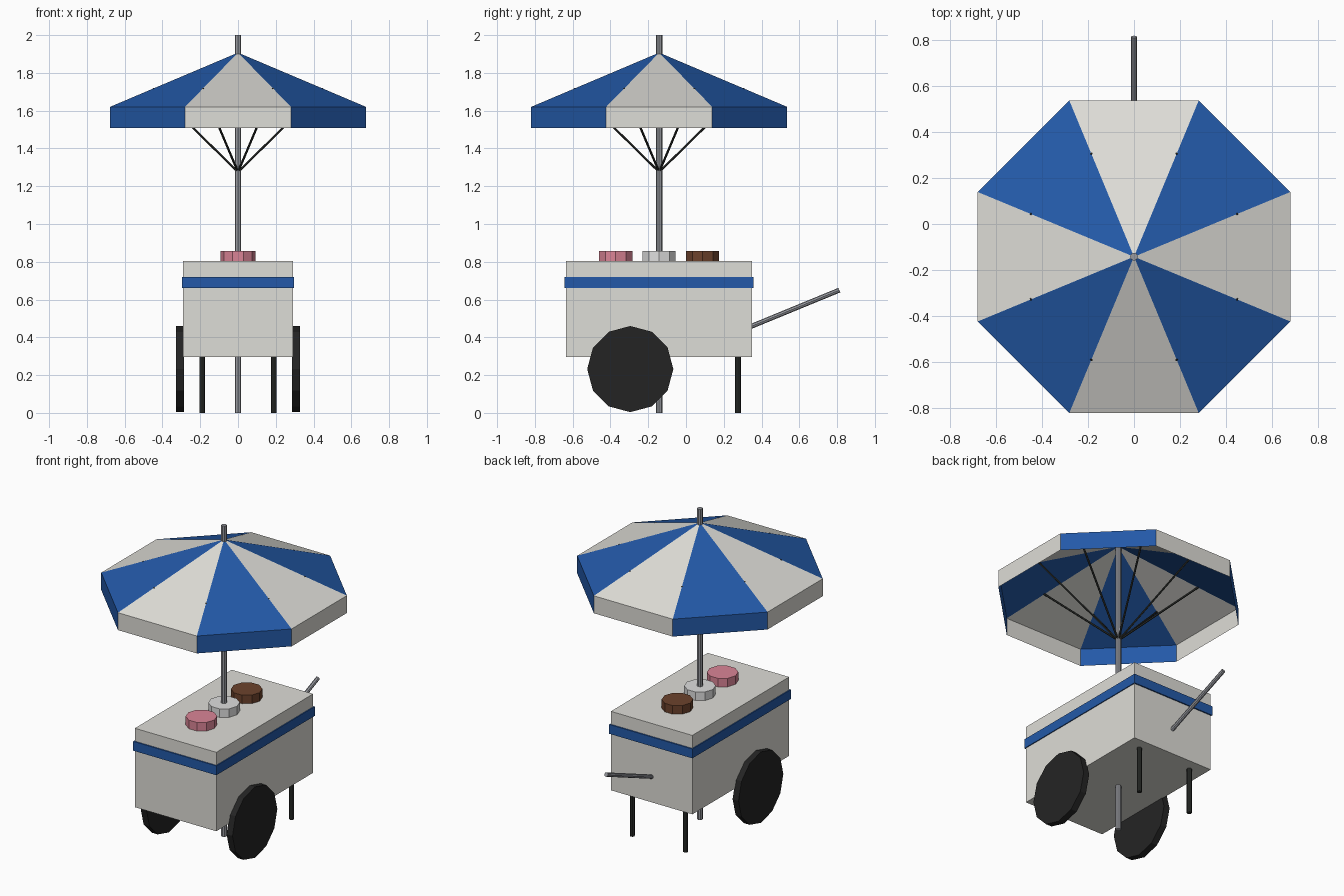
import bpy, bmesh, math
from mathutils import Vector

if "Cube" in bpy.data.objects:
    bpy.data.objects.remove(bpy.data.objects["Cube"])

CY = -0.142  # y of the cart and pole centre


def material(name, rgb):
    lin = [(c / 255 / 12.92) if c < 11 else ((c / 255 + 0.055) / 1.055) ** 2.4 for c in rgb]
    m = bpy.data.materials.new(name)
    m.diffuse_color = (*lin, 1)
    m.use_nodes = True
    m.node_tree.nodes["Principled BSDF"].inputs["Base Color"].default_value = m.diffuse_color
    return m


WHITE = material("warm white", (222, 221, 215))
BLUE = material("blue", (35, 89, 168))
STEEL = material("steel grey", (152, 154, 160))
TYRE = material("tyre black", (36, 36, 36))
DARK = material("dark metal", (46, 49, 46))
PINK = material("pink", (218, 132, 150))
VANILLA = material("pale grey", (222, 222, 222))
BROWN = material("brown", (108, 66, 44))


def finish(name, bm, *mats):
    me = bpy.data.meshes.new(name)
    bm.to_mesh(me)
    bm.free()
    for m in mats:
        me.materials.append(m)
    ob = bpy.data.objects.new(name, me)
    bpy.context.collection.objects.link(ob)
    return ob


def box(name, lo, hi, mat):
    bm = bmesh.new()
    bmesh.ops.create_cube(bm, size=1)
    for v in bm.verts:
        v.co = [(a + b) / 2 + c * (b - a) for a, b, c in zip(lo, hi, v.co)]
    return finish(name, bm, mat)


def rod(name, a, b, r, sides, mat):
    """Flat-sided cylinder from point a to point b."""
    a, b = Vector(a), Vector(b)
    d = b - a
    bm = bmesh.new()
    bmesh.ops.create_cone(bm, cap_ends=True, segments=sides, radius1=r, radius2=r, depth=d.length)
    ob = finish(name, bm, mat)
    ob.location = (a + b) / 2
    ob.rotation_euler = d.to_track_quat('Z', 'Y').to_euler()
    return ob


# Cart body and its blue band
box("cart_body", (-0.29, -0.635, 0.295), (0.29, 0.35, 0.803), WHITE)
box("body_band", (-0.296, -0.643, 0.66), (0.296, 0.358, 0.72), BLUE)

# Wheels and rear legs, mirrored left and right
for side, s in (("left", -1), ("right", 1)):
    rod(side + "_wheel", (s * 0.285, -0.295, 0.232), (s * 0.327, -0.295, 0.232), 0.228, 12, TYRE)
    rod(side + "_leg", (s * 0.19, 0.275, 0), (s * 0.19, 0.275, 0.31), 0.015, 8, DARK)

# Push handle
rod("push_handle", (0, 0.345, 0.458), (0, 0.812, 0.65), 0.013, 8, STEEL)

# Ice cream tubs
for name, y, mat in (("pink_tub", CY - 0.23, PINK), ("pale_tub", CY, VANILLA), ("brown_tub", CY + 0.23, BROWN)):
    t = rod(name, (0, y, 0.79), (0, y, 0.858), 0.092, 10, mat)
    t.rotation_euler = (0, 0, math.pi / 2 if t.data.vertices[0].co.x < 0.01 else 0)

# Umbrella pole
rod("umbrella_pole", (0, CY, 0), (0, CY, 2), 0.017, 8, STEEL)

# Canopy: eight alternating roof panels with a hanging valance
APOTHEM = 0.678
R = APOTHEM / math.cos(math.pi / 8)
bm = bmesh.new()
apex = bm.verts.new((0, CY, 1.907))
dirs = [(math.cos(a), math.sin(a)) for a in (math.pi / 8 + i * math.pi / 4 for i in range(8))]
eave, hem = ([bm.verts.new((R * c, CY + R * s, z)) for c, s in dirs] for z in (1.62, 1.508))
for i in range(8):
    j = (i + 1) % 8
    for f in (bm.faces.new((apex, eave[i], eave[j])), bm.faces.new((eave[i], hem[i], hem[j], eave[j]))):
        f.material_index = 1 - i % 2  # diagonal panels are blue
finish("umbrella_canopy", bm, WHITE, BLUE)

# Canopy ribs
for i, (c, s) in enumerate(dirs):
    rod(f"canopy_rib_{i + 1}", (0, CY, 1.275), (0.487 * c, CY + 0.487 * s, 1.717), 0.006, 6, DARK)
